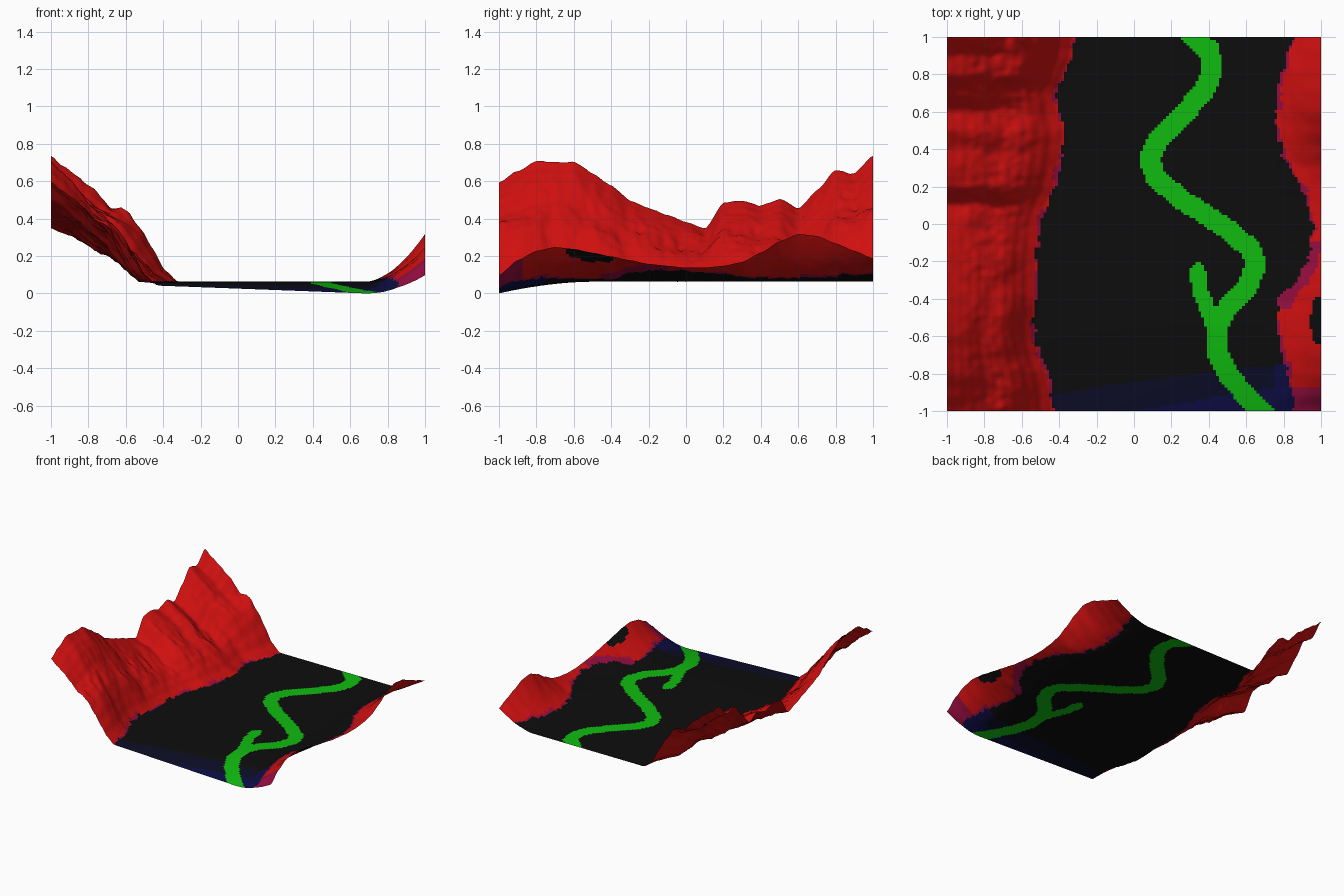
import bpy, bmesh, math
from mathutils import Vector, noise

cube = bpy.data.objects.get("Cube")
if cube:
    bpy.data.objects.remove(cube, do_unlink=True)

CELLS = 128
FLOOR = 0.065

# Hundredths of a unit, sampled evenly from the front edge to the back edge
LEFT_CREST = [60, 66, 71, 70, 70, 64, 58, 50, 46, 42, 38, 35, 49, 50, 47, 50, 45, 55, 66, 64, 74]
LEFT_FOOT = [43, 44, 46, 50, 53, 53, 52, 52, 52, 51, 50, 47, 42, 40, 38, 37, 40, 42, 37, 33, 32]
RIGHT_CREST = [10, 18, 23, 25, 24, 22, 20, 18, 16, 15, 14, 14, 15, 17, 22, 28, 32, 31, 27, 23, 19]
RIGHT_FOOT = [85, 84, 82, 79, 77, 76, 78, 87, 92, 95, 95, 93, 90, 83, 78, 76, 76, 77, 79, 82, 85]
# Slope profile from foot to crest, in percent
SLOPE = [0, 8, 22, 37, 49, 57, 65, 75, 84, 92, 100]

# Centre lines of the river and its side arm
RIVER = [(.3, 1.02), (.4, .93), (.42, .83), (.38, .72), (.25, .57), (.13, .45), (.08, .35),
         (.12, .25), (.25, .13), (.35, .07), (.5, -.03), (.62, -.13), (.655, -.22), (.6, -.35),
         (.5, -.45), (.44, -.55), (.44, -.67), (.5, -.8), (.6, -.92), (.7, -1.02)]
SIDE_ARM = [(.34, -.25), (.35, -.35), (.39, -.45), (.43, -.55)]


def sample(table, t):
    """Smooth lookup in an evenly spaced table, t from 0 to 1."""
    pos = min(max(t, 0), 1) * (len(table) - 1)
    i = min(int(pos), len(table) - 2)
    f = pos - i
    f = f * f * (3 - 2 * f) * 0.5 + f * 0.5
    return (table[i] * (1 - f) + table[i + 1] * f) / 100


def rough(x, y, scale, seed=0):
    return noise.fractal(Vector((x * scale, y * scale, seed)), 0.9, 2.0, 4)


def path_distance(p, path):
    best = 9
    for a, b in zip(path, path[1:]):
        a, b = Vector(a), Vector(b)
        d = b - a
        t = min(max((p - a).dot(d) / d.length_squared, 0), 1)
        best = min(best, (p - a - d * t).length)
    return best


def floor_height(x, y):
    """Flat floor that dips toward the front right corner."""
    s = max(0, (-y - 0.5) / 0.5)
    across = min(max((x + 0.45) / 1.2, 0), 1)
    return FLOOR - s ** 1.8 * (0.02 + 0.045 * across)


def height(x, y):
    v = (y + 1) / 2
    z = floor_height(x, y)
    foot = -sample(LEFT_FOOT, v)
    if x < foot:
        t = (foot - x) / (foot + 1)
        rise = sample(LEFT_CREST, v) - z
        z += rise * sample(SLOPE, t)
        # gullies and ledges, fading out at foot and crest
        fade = math.sin(math.pi * min(t, 0.9))
        z += fade * (0.035 * rough(x * 0.7, y, 5) + 0.012 * rough(x, y * 1.5, 14, 3))
        z += 0.05 * fade * math.exp(-((y - 1) / 0.15) ** 2 - ((t - 0.35) / 0.2) ** 2)
    start = 0.68
    if x > start:
        t = (x - start) / (1 - start)
        z += (sample(RIGHT_CREST, v) - z) * t ** 1.8
        z += 0.006 * math.sin(math.pi * t) * rough(x, y, 8, 5)
    return max(z, 0)


def material(name, rgb):
    m = bpy.data.materials.new(name)
    m.use_nodes = True
    colour = (*rgb, 1)
    m.diffuse_color = colour
    bsdf = m.node_tree.nodes["Principled BSDF"]
    bsdf.inputs["Base Color"].default_value = colour
    return m


MATERIALS = [
    material("black floor", (0.004, 0.004, 0.004)),
    material("red rock", (0.63, 0.005, 0.005)),
    material("crimson border", (0.3, 0.004, 0.05)),
    material("green river", (0.005, 0.5, 0.005)),
    material("dark navy", (0.004, 0.004, 0.02)),
    material("navy", (0.004, 0.004, 0.06)),
]
BLACK, RED, CRIMSON, GREEN, DARK_NAVY, NAVY = range(len(MATERIALS))


def colour_index(x, y):
    v = (y + 1) / 2
    wobble = 0.02 * rough(x, y, 16, 7)
    inside_left = -sample(LEFT_FOOT, v) - x + wobble
    inside_right = x - sample(RIGHT_FOOT, v) + wobble
    # green water
    p = Vector((x, y))
    if path_distance(p, RIVER) < 0.055 or path_distance(p, SIDE_ARM) < 0.042:
        return GREEN
    # rock with a thin patchy border
    patch = rough(x, y, 5, 11)
    if inside_left > 0:
        return CRIMSON if inside_left < 0.025 * (patch + 0.4) else RED
    if inside_right > 0:
        hollow = Vector(((x - 0.98) / 0.04, (y + 0.52) / 0.14)).length
        if hollow + 0.3 * patch < 1:
            return BLACK
        front = y < -0.87 + 0.1 * wobble
        gap = 0.07 if -0.45 < y < -0.1 else 0.025 * (patch + 0.8)
        return CRIMSON if front or inside_right < gap else RED
    # sunken front corner
    edge = -0.755 - 0.12 * max(0, 0.8 - x) ** 1.3
    if y < edge:
        return NAVY if y < -1 + 0.17 * x or x > 0.75 else DARK_NAVY
    return BLACK


# One continuous terrain sheet
bm = bmesh.new()
bmesh.ops.create_grid(bm, x_segments=CELLS, y_segments=CELLS, size=1)
for face in bm.faces:
    c = face.calc_center_median()
    face.material_index = colour_index(c.x, c.y)
    face.smooth = True
for vert in bm.verts:
    vert.co.z = height(vert.co.x, vert.co.y)
low = min(vert.co.z for vert in bm.verts)
for vert in bm.verts:
    vert.co.z -= low
mesh = bpy.data.meshes.new("valley_terrain")
bm.to_mesh(mesh)
bm.free()
for m in MATERIALS:
    mesh.materials.append(m)
terrain = bpy.data.objects.new("valley_terrain", mesh)
bpy.context.collection.objects.link(terrain)
